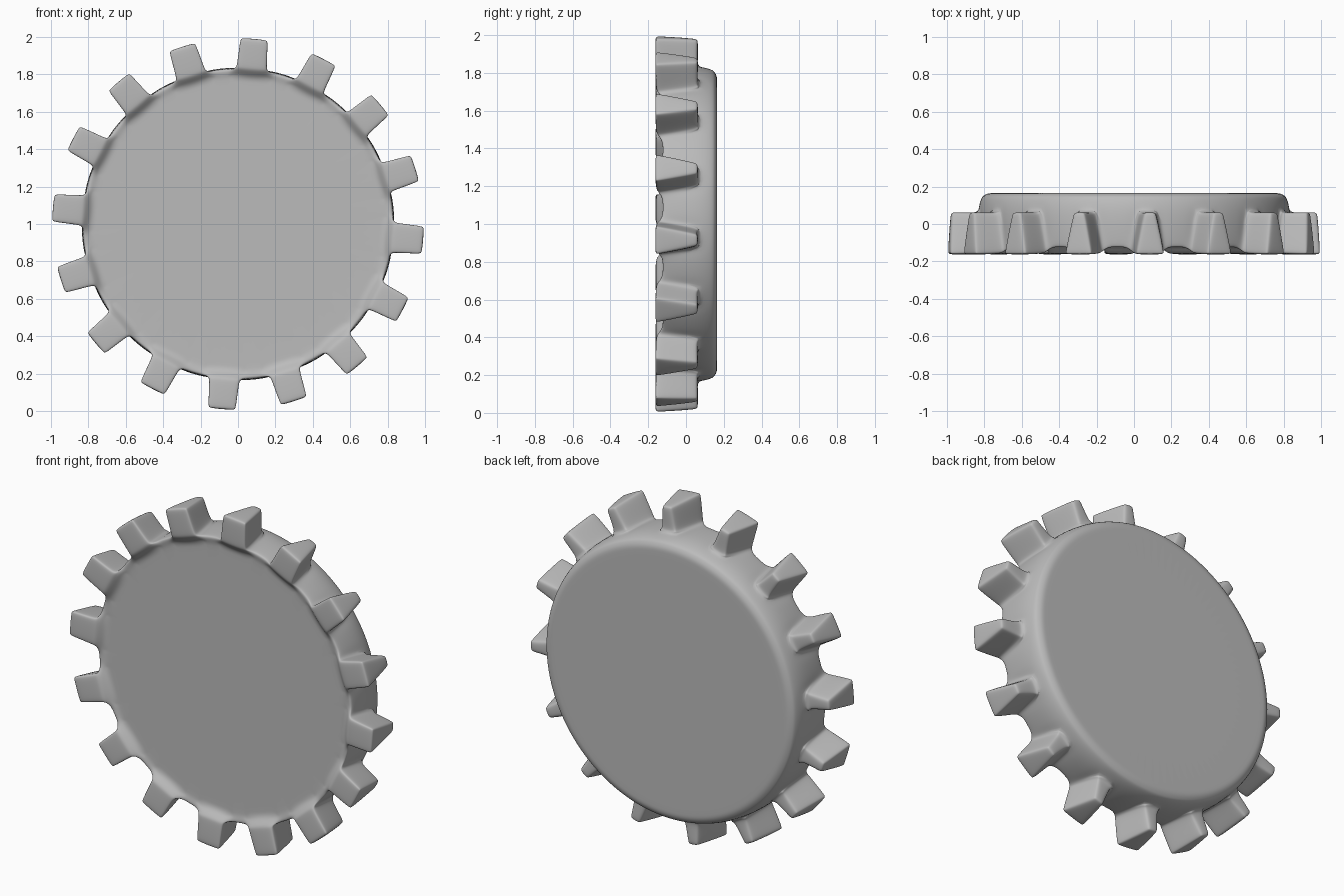
import bpy, bmesh, math

cube = bpy.data.objects.get("Cube")
if cube:
    bpy.data.objects.remove(cube)

TEETH = 16
STEP = 360 / TEETH
PHASE = 85
COLS = 5                      # columns per tooth sector; column 0-1 is the tooth

mat = bpy.data.materials.new("plain_grey")
mat.use_nodes = True
grey = (0.5, 0.5, 0.5, 1)
mat.diffuse_color = grey
mat.node_tree.nodes["Principled BSDF"].inputs["Base Color"].default_value = grey


def point(r, deg, y):
    a = math.radians(deg)
    return (r * math.cos(a), y, 1 + r * math.sin(a))


even = [-2.25, 2.25, 6.75, 11.25, 15.75]
# rings: radius, y at teeth, y at gaps, column angles in a sector
rings = [
    (0.74, -0.115, -0.115, even),
    (0.785, -0.115, -0.115, even),
    (0.832, -0.16, -0.13, [-5.9, 5.9, 8.6, 11.25, 13.9]),
    (0.84, 0.06, 0.06, [-3.2, 3.2, 7, 11.25, 15.5]),
    (0.818, 0.14, 0.14, even),
    (0.79, 0.165, 0.165, even),
    (0.74, 0.165, 0.165, even),
]

bm = bmesh.new()
loops = []
for r, y_tooth, y_gap, angles in rings:
    loops.append([bm.verts.new(point(r, PHASE + k * STEP + a, y_tooth if i < 2 else y_gap))
                  for k in range(TEETH) for i, a in enumerate(angles)])

# front plate, back plate and the bands between rings
bm.faces.new(loops[0])
bm.faces.new(loops[-1])
count = TEETH * COLS
roots = []
for level, (a, b) in enumerate(zip(loops, loops[1:])):
    for i in range(count):
        j = (i + 1) % count
        face = bm.faces.new((a[i], a[j], b[j], b[i]))
        if level == 2 and i % COLS == 0:
            roots.append((face, i // COLS, (a[i], a[j], b[j], b[i])))

# wedge teeth, wide at the front and narrow at the back
for face, k, root in roots:
    bm.faces.remove(face)
    tip = [bm.verts.new(point(r, PHASE + k * STEP + a, y)) for r, a, y in
           ((1.0, -4.6, -0.165), (1.0, 4.6, -0.165), (0.985, 1.9, 0.065), (0.985, -1.9, 0.065))]
    bm.faces.new(tip)
    for i in range(4):
        j = (i + 1) % 4
        bm.faces.new((root[i], root[j], tip[j], tip[i]))

bmesh.ops.recalc_face_normals(bm, faces=bm.faces)
for f in bm.faces:
    f.smooth = True
mesh = bpy.data.meshes.new("toothed_cap")
bm.to_mesh(mesh)
bm.free()
mesh.materials.append(mat)
cap = bpy.data.objects.new("toothed_cap", mesh)
bpy.context.collection.objects.link(cap)

# soft rounded edges
bevel = cap.modifiers.new("edge_rounding", 'BEVEL')
bevel.width = 0.02
bevel.segments = 2
bevel.limit_method = 'ANGLE'
bevel.angle_limit = math.radians(38)
smooth = cap.modifiers.new("smoothing", 'SUBSURF')
smooth.levels = smooth.render_levels = 2
